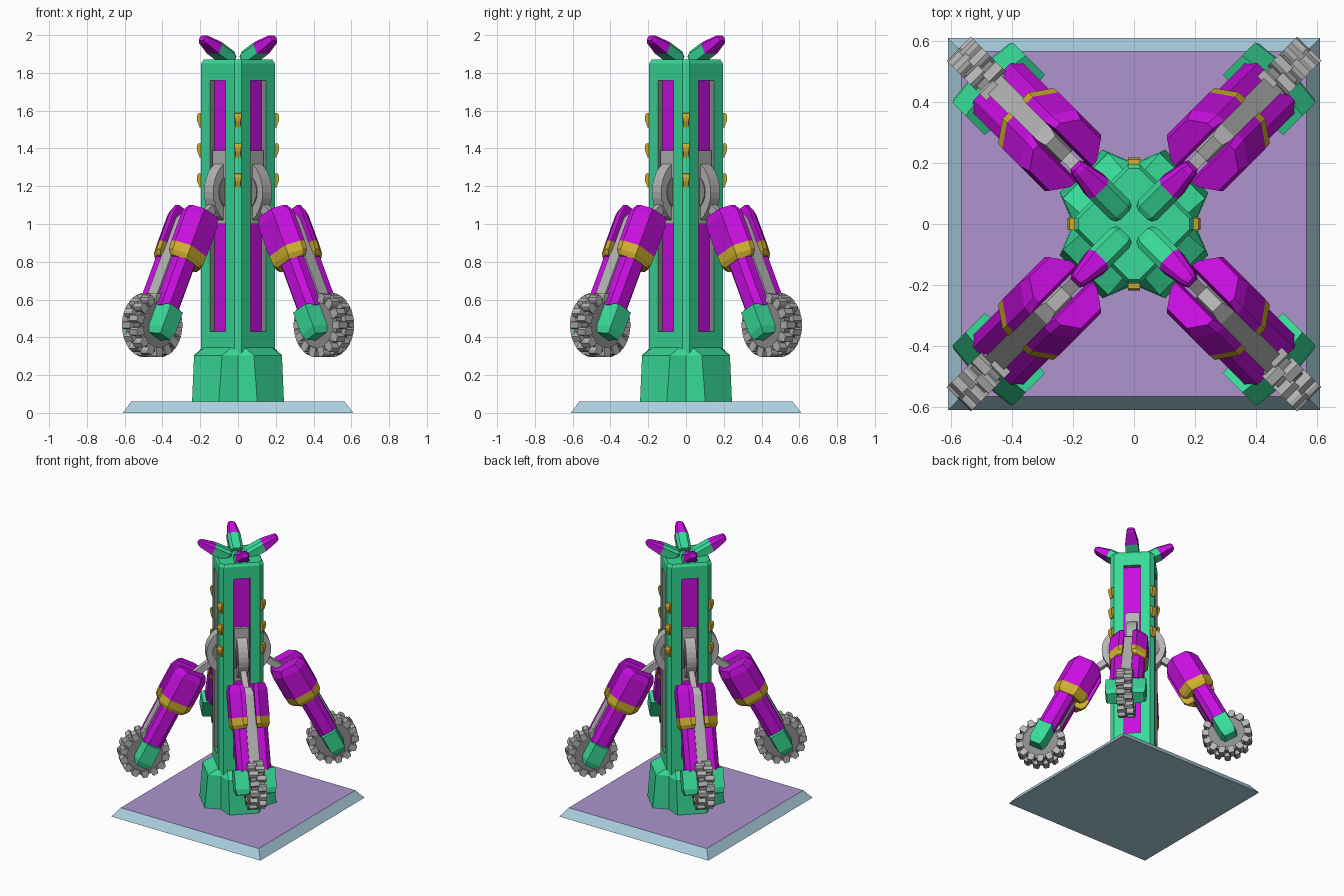
import bpy, bmesh, math
from mathutils import Vector, Matrix

if "Cube" in bpy.data.objects:
    bpy.data.objects.remove(bpy.data.objects["Cube"])


def material(name, rgb):
    m = bpy.data.materials.new(name)
    lin = [(c / 255 / 12.92) if c < 11 else ((c / 255 + 0.055) / 1.055) ** 2.4 for c in rgb]
    m.diffuse_color = (*lin, 1)
    m.use_nodes = True
    m.node_tree.nodes["Principled BSDF"].inputs["Base Color"].default_value = m.diffuse_color
    return m


GREEN = material("green", (56, 218, 152))
PURPLE = material("purple", (200, 14, 224))
YELLOW = material("yellow", (205, 175, 45))
GREY = material("light_grey", (180, 180, 180))
DARK = material("mid_grey", (140, 140, 140))
BLUE = material("pale_blue", (172, 208, 224))
LILAC = material("lilac", (174, 148, 206))


def finish(bm, name, mats, turns=(0,)):
    """Turn a bmesh into objects, one per rotation about z."""
    bmesh.ops.recalc_face_normals(bm, faces=bm.faces)
    me = bpy.data.meshes.new(name)
    bm.to_mesh(me)
    bm.free()
    for m in mats:
        me.materials.append(m)
    for a in turns:
        ob = bpy.data.objects.new(name, me)
        ob.rotation_euler.z = math.radians(a)
        bpy.context.collection.objects.link(ob)


def loft(bm, rings, mats=None):
    """Skin a list of closed rings, with one material index per segment."""
    mats = mats or [0] * (len(rings) - 1)
    vs = [[bm.verts.new(p) for p in ring] for ring in rings]
    n = len(rings[0])
    sides = []
    for k, m in enumerate(mats):
        for i in range(n):
            j = (i + 1) % n
            f = bm.faces.new((vs[k][i], vs[k][j], vs[k + 1][j], vs[k + 1][i]))
            f.material_index = m
            sides.append(f)
    bm.faces.new(vs[0]).material_index = mats[0]
    bm.faces.new(vs[-1]).material_index = mats[-1]
    return sides


def box(bm, x, y, z):
    loft(bm, [[(x[0], y[0], h), (x[1], y[0], h), (x[1], y[1], h), (x[0], y[1], h)] for h in z])


def disc(bm, r, z, radius, half, n):
    """Disc standing in the radial plane."""
    loft(bm, [[(r + radius * math.cos(i * math.tau / n), t, z + radius * math.sin(i * math.tau / n))
               for i in range(n)] for t in (-half, half)])


DIAG = (45, 135, 225, 315)
AXES = (0, 90, 180, 270)


def fourfold(pts, z):
    """Repeat (r, t) points about the four diagonals at height z."""
    return [Matrix.Rotation(math.radians(a), 3, 'Z') @ Vector((r, t, z)) for a in DIAG for r, t in pts]


# Base plate with sloped rim
bm = bmesh.new()
loft(bm, [[(s * a, s * b, z) for a, b in ((-1, -1), (1, -1), (1, 1), (-1, 1))]
          for s, z in ((0.61, 0), (0.565, 0.06))])
for f in bm.faces:
    if f.calc_center_median().z > 0.05:
        f.material_index = 1
finish(bm, "base_plate", [BLUE, LILAC])

# Star-shaped pedestal
bm = bmesh.new()
loft(bm, [fourfold([(r, -t), (r, t), (c * 0.7071, c * 0.7071)], z) for r, t, c, z in
          ((0.244, 0.1, 0.2, 0.06), (0.224, 0.105, 0.197, 0.305), (0.152, 0.1, 0.19, 0.345))])
finish(bm, "pedestal", [GREEN])

# Tower with a recessed slot in each diagonal face
bm = bmesh.new()
D, W = 0.152, 0.124
sides = loft(bm, [fourfold([(D * s, -W * s), (D * s, W * s)], z)
                  for s, z in ((1, 0.3), (1, 1.85), (0.93, 1.87))])
for a, f in zip(DIAG, sides[0:8:2]):
    out = Vector((math.cos(math.radians(a)), math.sin(math.radians(a)), 0))
    tan = Vector((-out.y, out.x, 0))
    bmesh.ops.inset_individual(bm, faces=[f], thickness=0.03)
    mid = f.calc_center_median()
    for v in f.verts:
        side = 1 if (v.co - mid).dot(tan) > 0 else -1
        v.co = out * D + tan * 0.057 * side + Vector((0, 0, 1.76 if v.co.z > mid.z else 0.43))
    floor = bmesh.ops.extrude_discrete_faces(bm, faces=[f])['faces'][0]
    for v in floor.verts:
        v.co -= out * 0.032
    for e in floor.edges:
        for g in e.link_faces:
            g.material_index = 2
    floor.material_index = 1
finish(bm, "tower", [GREEN, PURPLE, DARK])

# Studs down the four tower corners
bm = bmesh.new()
for z in (1.23, 1.39, 1.55):
    prof = ((0.185, 0.038), (0.212, 0.036), (0.218, 0.02), (0.216, -0.005), (0.203, -0.038), (0.185, -0.038))
    loft(bm, [[(x, y * (1 if h > 0 else 0.75), z + h) for x, h in prof] for y in (-0.019, 0.019)])
finish(bm, "corner_studs", [YELLOW], AXES)

# Crown horns: green root, purple tip
bm = bmesh.new()
d = Vector((0.885, 0, 0.465))
n = Vector((-0.465, 0, 0.885))
rings = []
for s, w, h in ((0, 0.036, 0.03), (0.02, 0.045, 0.036), (0.1, 0.045, 0.036),
                (0.13, 0.045, 0.036), (0.225, 0.028, 0.022), (0.24, 0.02, 0.014)):
    c = Vector((0.055, 0, 1.873)) + d * s
    rings.append([c + n * h * b + Vector((0, w * a, 0)) for a, b in
                  ((-1, -1), (1, -1), (1, 0.5), (0.6, 1), (-0.6, 1), (-1, 0.5))])
loft(bm, rings, [0, 0, 0, 1, 1])
finish(bm, "crown_horn", [GREEN, PURPLE], DIAG)

# Slider in the slot, pivot disc and its hub
bm = bmesh.new()
box(bm, (0.1, 0.142), (-0.05, 0.05), (1.0, 1.39))
finish(bm, "slider", [GREY], DIAG)
bm = bmesh.new()
disc(bm, 0.04, 1.17, 0.18, 0.035, 32)
finish(bm, "pivot_disc", [GREY], DIAG)
bm = bmesh.new()
disc(bm, 0.08, 1.17, 0.1, 0.041, 24)
finish(bm, "pivot_hub", [DARK], DIAG)

# Arm frame: s runs up the arm from the wheel centre, v outward, t sideways
HUB = Vector((0.643, 0, 0.465))
U = Vector((-0.46, 0, 0.888))
V = Vector((0.888, 0, 0.46))


def section(pts, s, side=1, k=1.0):
    """Cross-section of (t, v) points at s, shrunk about its middle by k."""
    ct = sum(p[0] for p in pts) / len(pts)
    cv = sum(p[1] for p in pts) / len(pts)
    return [HUB + U * s + V * (cv + (v - cv) * k) + Vector((0, side * (ct + (t - ct) * k), 0))
            for t, v in pts]


UPPER = ((0.03, -0.14), (0.06, -0.135), (0.13, -0.08), (0.13, 0.05), (0.06, 0.105), (0.03, 0.105))
LOWER = ((0.035, -0.065), (0.085, -0.065), (0.115, -0.035), (0.115, 0.035), (0.085, 0.065), (0.035, 0.065))
CAP = ((0.04, -0.062), (0.14, -0.05), (0.14, 0.05), (0.04, 0.062))

# Arm halves either side of the spine
upper, lower, caps = bmesh.new(), bmesh.new(), bmesh.new()
for side in (-1, 1):
    loft(upper, [section(UPPER, s, side, k) for s, k in
                 ((0.375, 0.8), (0.4, 0.97), (0.45, 1.0), (0.63, 1.0), (0.675, 0.8))], [1, 1, 0, 0])
    loft(lower, [section(LOWER, s, side) for s in (0.09, 0.42)])
    loft(caps, [section(CAP, s, side, k) for s, k in ((-0.068, 0.75), (-0.03, 1), (0.1, 1))])
finish(upper, "upper_arm", [PURPLE, YELLOW], DIAG)
finish(lower, "forearm", [PURPLE], DIAG)
finish(caps, "wheel_cap", [GREEN], DIAG)

# Spine between the halves and the strut to the pivot disc
bm = bmesh.new()
SPINE = ((-0.036, -0.06), (0.036, -0.06), (0.036, 0.075), (-0.036, 0.075))
loft(bm, [section(SPINE, s, 1, k) for s, k in ((0.05, 1), (0.6, 1), (0.65, 0.6))])
finish(bm, "arm_spine", [GREY], DIAG)
bm = bmesh.new()
loft(bm, [[(r + 0.013 * b, 0.02 * a, z + 0.018 * b) for a, b in ((-1, -1), (1, -1), (1, 1), (-1, 1))]
          for r, z in ((0.12, 1.14), (0.38, 0.95))])
finish(bm, "arm_strut", [GREY], DIAG)

# Toothed wheel with two staggered rows of teeth
bm = bmesh.new()
disc(bm, HUB.x, HUB.z, 0.142, 0.045, 28)
finish(bm, "wheel_body", [DARK], DIAG)
bm = bmesh.new()
for i in range(28):
    a = i * math.tau / 28
    o = Vector((math.cos(a), 0, math.sin(a)))
    p = Vector((-o.z, 0, o.x))
    t0, t1 = (-0.006, 0.056) if i % 2 else (-0.056, 0.006)
    loft(bm, [[HUB + o * r + p * w * q + Vector((0, t, 0)) for q, t in ((-1, t0), (1, t0), (1, t1), (-1, t1))]
              for r, w in ((0.12, 0.022), (0.158, 0.022), (0.17, 0.015))])
finish(bm, "wheel_teeth", [GREY], DIAG)
